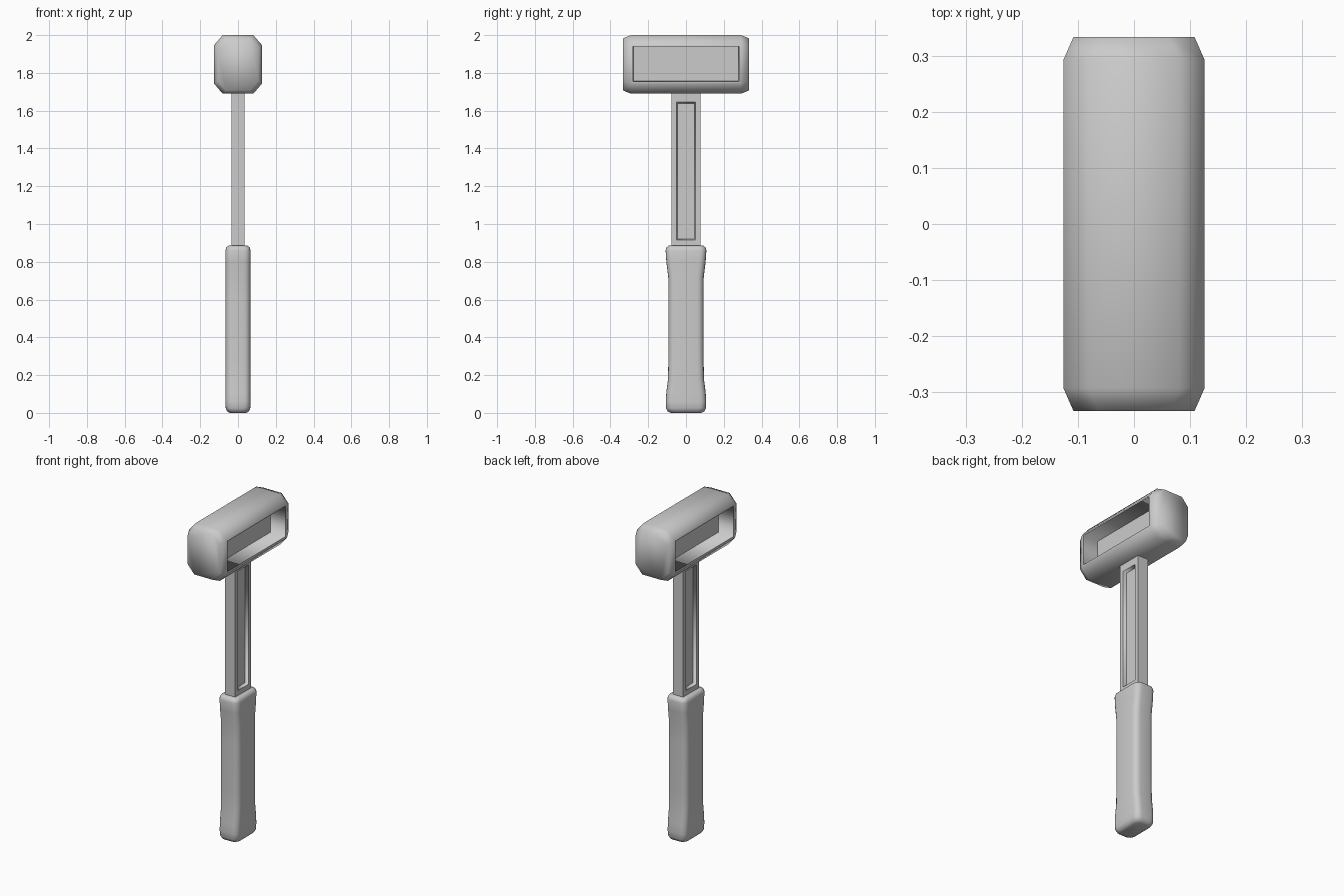
import bpy, bmesh, math
from mathutils import Vector

if "Cube" in bpy.data.objects:
    bpy.data.objects.remove(bpy.data.objects["Cube"])


def rounded_rect(a, b, ra, rb, seg):
    """Points of a rectangle (half sizes a, b) with elliptical corners."""
    pts = []
    for k, (sa, sb) in enumerate([(1, 1), (-1, 1), (-1, -1), (1, -1)]):
        for i in range(seg + 1):
            t = math.pi / 2 * (k + i / seg)
            pts.append((sa * (a - ra) + ra * math.cos(t), sb * (b - rb) + rb * math.sin(t)))
    return pts


def loft(bm, rings):
    """Skin a list of equal-length point rings and cap both ends."""
    loops = [[bm.verts.new(p) for p in ring] for ring in rings]
    n = len(loops[0])
    for lo, hi in zip(loops, loops[1:]):
        for i in range(n):
            bm.faces.new((lo[i], lo[(i + 1) % n], hi[(i + 1) % n], hi[i]))
    bm.faces.new(loops[0])
    bm.faces.new(loops[-1])
    bmesh.ops.recalc_face_normals(bm, faces=bm.faces[:])


def side_pockets(bm, half_y, z0, z1, slope, depth):
    """Recess the largest flat face on each x side; the rim stays sharp."""
    for s in (1, -1):
        bm.normal_update()
        face = max((f for f in bm.faces if f.normal.x * s > 0.99), key=lambda f: f.calc_area())
        mid = face.calc_center_median()
        for k, push in ((0, 0), (slope, depth)):
            bmesh.ops.inset_region(bm, faces=[face], thickness=0.005)
            for v in face.verts:
                v.co.x -= s * push
                v.co.y = math.copysign(half_y - k, v.co.y)
                v.co.z = z1 - k if v.co.z > mid.z else z0 + k
            if not push:
                for e in face.edges:
                    e.smooth = False


def finish(bm, name, angle):
    mesh = bpy.data.meshes.new(name)
    bm.to_mesh(mesh)
    bm.free()
    ob = bpy.data.objects.new(name, mesh)
    bpy.context.collection.objects.link(ob)
    bpy.ops.object.select_all(action='DESELECT')
    ob.select_set(True)
    bpy.context.view_layer.objects.active = ob
    bpy.ops.object.shade_smooth_by_angle(angle=math.radians(angle), keep_sharp_edges=True)


# Head: chamfered block lofted along y, pocket on both sides
bm = bmesh.new()
rings = []
for y, hx, hz in [(-0.333, 0.108, 0.138), (-0.292, 0.126, 0.155),
                  (0.292, 0.126, 0.155), (0.333, 0.108, 0.138)]:
    rings.append([(x, y, 1.845 + z) for x, z in rounded_rect(hx, hz, 0.045, 0.052, 1)])
loft(bm, rings)
side_pockets(bm, 0.28, 1.755, 1.94, 0.001, 0.10)
finish(bm, "hammer_head", 100)

# Shaft: flat bar with a long groove on both sides
bm = bmesh.new()
bmesh.ops.create_cube(bm, size=1)
for e in bm.edges:
    e.smooth = False
for v in bm.verts:
    v.co = Vector((v.co.x * 0.07, v.co.y * 0.154, 1.28 + v.co.z * 0.84))
side_pockets(bm, 0.051, 0.915, 1.645, 0.006, 0.02)
finish(bm, "shaft", 100)

# Grip: rounded bar flaring at both ends
bm = bmesh.new()
rings = []
for z, hx, hy in [(0.0, 0.045, 0.082), (0.008, 0.057, 0.097), (0.025, 0.065, 0.105),
                  (0.06, 0.066, 0.107), (0.11, 0.066, 0.104), (0.18, 0.066, 0.095),
                  (0.3, 0.066, 0.093), (0.6, 0.066, 0.093), (0.72, 0.066, 0.094),
                  (0.80, 0.066, 0.104), (0.86, 0.066, 0.108), (0.876, 0.062, 0.104),
                  (0.885, 0.05, 0.092)]:
    rings.append([(x, y, z) for x, y in rounded_rect(hx, hy, 0.034, 0.034, 4)])
loft(bm, rings)
finish(bm, "grip", 100)
